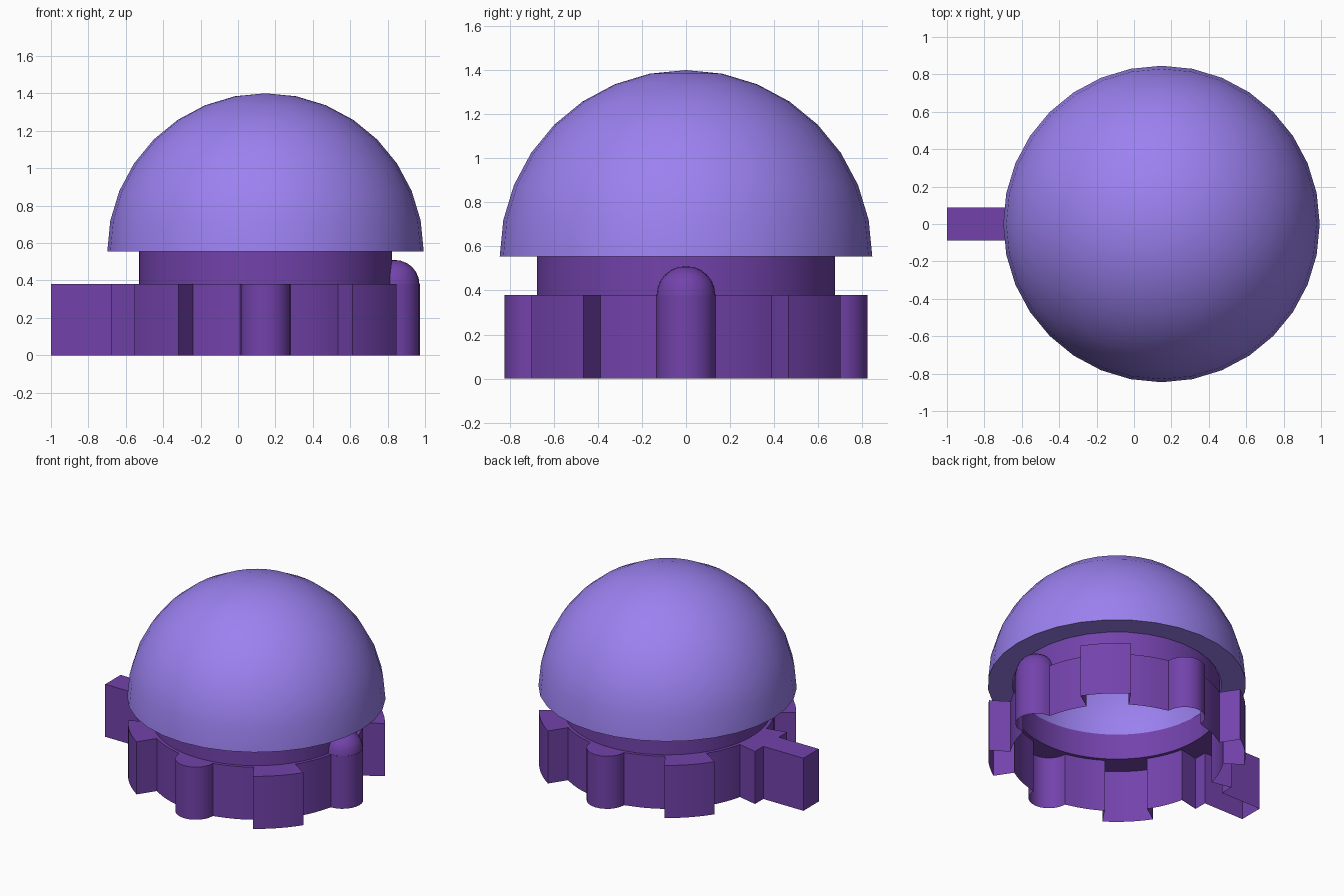
import bpy, bmesh
from math import sin, cos, pi, radians, atan2, hypot

if "Cube" in bpy.data.objects:
    bpy.data.objects.remove(bpy.data.objects["Cube"])

CX = 0.147          # axis of the round parts
RING_R, COLLAR_R = 0.70, 0.677
RIM_Z, DOME_Z = 0.38, 0.555


def material(name, rgb):
    m = bpy.data.materials.new(name)
    m.diffuse_color = (*rgb, 1)
    m.use_nodes = True
    m.node_tree.nodes["Principled BSDF"].inputs["Base Color"].default_value = m.diffuse_color
    return m


LIGHT = material("light_purple", (0.33, 0.22, 0.87))
DARK = material("dark_purple", (0.17, 0.055, 0.41))


def finish(bm, name, mat, loc, angle=30):
    bmesh.ops.remove_doubles(bm, verts=bm.verts, dist=0.0005)
    bmesh.ops.recalc_face_normals(bm, faces=bm.faces)
    me = bpy.data.meshes.new(name)
    bm.to_mesh(me)
    bm.free()
    ob = bpy.data.objects.new(name, me)
    bpy.context.collection.objects.link(ob)
    ob.location = loc
    me.materials.append(mat)
    bpy.ops.object.select_all(action='DESELECT')
    ob.select_set(True)
    bpy.context.view_layer.objects.active = ob
    bpy.ops.object.shade_smooth_by_angle(angle=radians(angle))
    return ob


def revolve(name, profile, steps, mat, loc):
    bm = bmesh.new()
    vs = [bm.verts.new((r, 0, z)) for r, z in profile]
    es = [bm.edges.new(p) for p in zip(vs, vs[1:])]
    bmesh.ops.spin(bm, geom=vs + es, cent=(0, 0, 0), axis=(0, 0, 1),
                   angle=2 * pi, steps=steps)
    return finish(bm, name, mat, loc)


def loft(name, loops, mat, loc):
    bm = bmesh.new()
    rows = [[bm.verts.new(p) for p in loop] for loop in loops]
    n = len(rows[0])
    for a, b in zip(rows, rows[1:]):
        for i in range(n):
            j = (i + 1) % n
            bm.faces.new((a[i], a[j], b[j], b[i]))
    return finish(bm, name, mat, loc)


def polar(r, deg):
    return (r * cos(radians(deg)), r * sin(radians(deg)))


# Outline features, each drawn pointing along +x then turned into place
def bump():
    return [(0.69 + 0.135 * cos(t), 0.135 * sin(t))
            for t in [radians(-90 + 15 * i) for i in range(13)]]


def block(half=11.4, r=0.842):
    arc = [polar(r, -half + half * i / 3) for i in range(7)]
    return [polar(RING_R, -half)] + arc + [polar(RING_R, half)]


def handle():
    tip, hw, w = 1 + CX, 0.088, 12.5
    half = [polar(RING_R, w), polar(0.847, w), (0.827, hw), (tip, hw)]
    return [(x, -y) for x, y in half] + half[::-1]


outline = []
for k in range(8):
    pts = handle() if k == 4 else block() if k % 2 else bump()
    a = radians(45 * k)
    outline += [(x * cos(a) - y * sin(a), x * sin(a) + y * cos(a)) for x, y in pts]
    # plain ring wall up to the next feature
    outline += [polar(RING_R, 45 * k + 14 + 17 * i / 4) for i in range(5)]

inner = [(x * COLLAR_R / hypot(x, y), y * COLLAR_R / hypot(x, y)) for x, y in outline]

# Toothed ring shell, open below, rising into the collar
loft("toothed_ring", [[(x, y, 0) for x, y in outline],
                      [(x, y, RIM_Z) for x, y in outline],
                      [(x, y, RIM_Z) for x, y in inner],
                      [(x, y, DOME_Z + 0.01) for x, y in inner]], DARK, (CX, 0, 0))

# Rounded cap on the right-hand bump
revolve("bump_cap", [(0.133 * cos(t), 0.13 * sin(t))
                     for t in [pi / 2 * i / 6 for i in range(7)]],
        24, DARK, (CX + 0.69, 0, RIM_Z))

# Dome with a flat underside lip and an inner surface
arc = [pi / 2 * i / 8 for i in range(9)]
outer = [(0.846 * cos(t), 0.846 * sin(t)) for t in arc[::-1]]
inside = [(0.685 * cos(t), 0.685 * sin(t)) for t in arc]
revolve("dome", outer + inside, 32, LIGHT, (CX, 0, DOME_Z))
